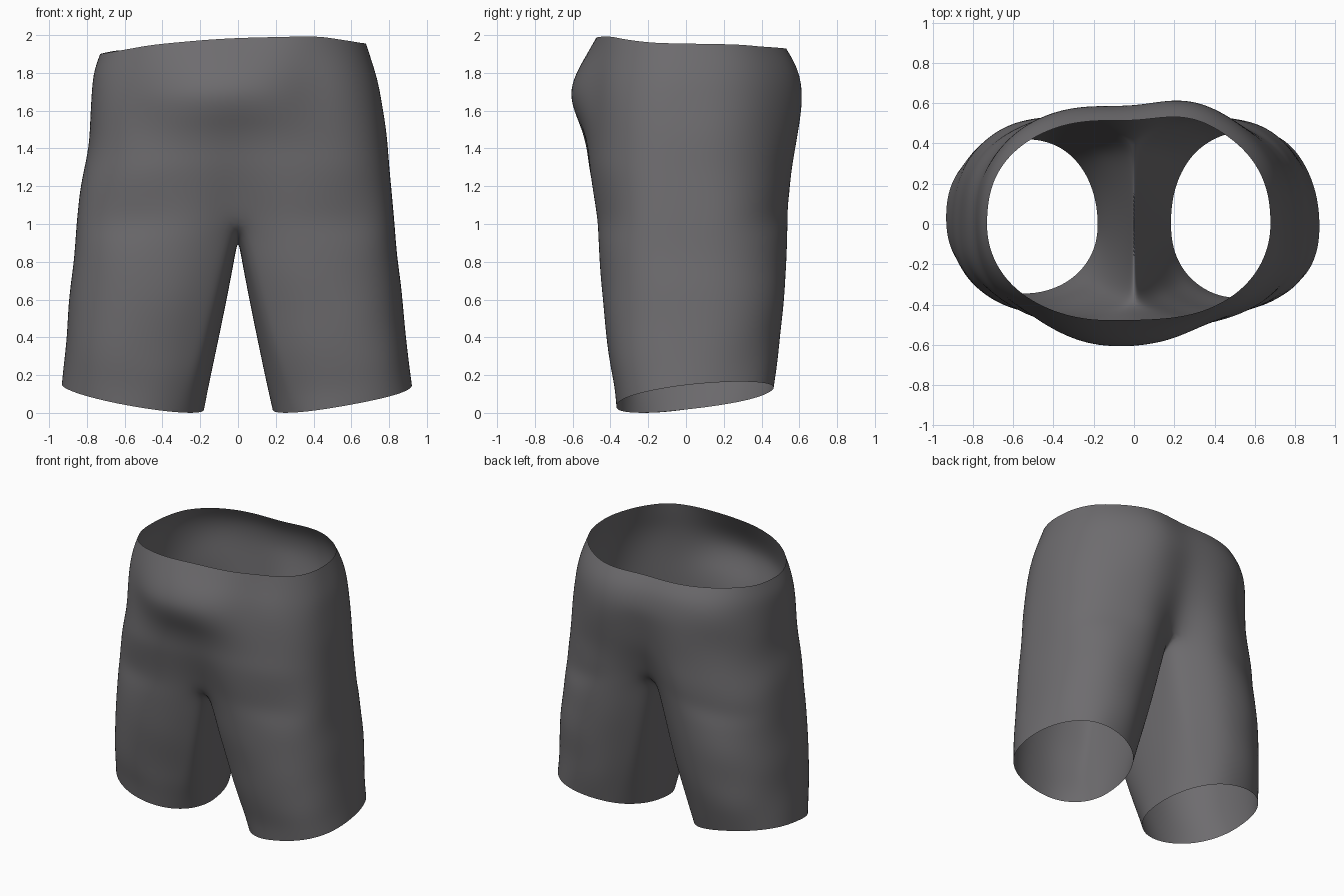
import bpy, bmesh, math
from mathutils import Vector, noise

if "Cube" in bpy.data.objects:
    bpy.data.objects.remove(bpy.data.objects["Cube"])

M, K = 24, 10            # columns on the outer half and on the inner leg
TORSO, LEG = 10, 10      # rows above and below the crotch
ALPHA = math.radians(36)


def interp(table, v):
    """Piecewise-linear lookup in a list of (key, value)."""
    if v <= table[0][0]:
        return table[0][1]
    for (a, p), (b, q) in zip(table, table[1:]):
        if v <= b:
            return p + (q - p) * (v - a) / (b - a)
    return table[-1][1]


# Profiles over height: outer widths, front and back depths, belly, centre creases
WIDTH = {1: [(.1, .93), (.4, .895), (.8, .85), (1.2, .815), (1.5, .785), (1.8, .735), (1.95, .68)],
         -1: [(.1, .935), (.6, .895), (1.2, .835), (1.4, .79), (1.6, .78), (1.8, .77), (1.9, .73)]}
FRONT = [(.1, .375), (.2, .39), (.6, .43), (1, .48), (1.3, .53), (1.67, .525), (1.8, .51), (2, .475)]
BACK = [(.1, .455), (.2, .465), (.6, .51), (.9, .545), (1.2, .58), (1.4, .595), (1.7, .61), (1.82, .595), (1.93, .52)]
BELLY = [(1.38, 0), (1.5, .03), (1.67, .11), (1.8, .085), (1.98, 0)]
DENT_F = [(1.0, .08), (1.4, .025), (1.67, 0)]
DENT_B = [(1.15, .17), (1.4, .08), (1.7, .025), (1.9, .015)]
# Squareness of the front section: boxy legs, rounder waist
ROUND_F = {1: [(1, .65), (1.3, .75), (1.67, .8), (1.95, 1.0)],
           -1: [(1, .72), (1.3, .78), (1.67, .8), (1.95, 1.0)]}
RIM_F = [(-.73, 1.89), (-.4, 1.95), (0, 1.985), (.4, 2.0), (.58, 1.98), (.67, 1.965)]
RIM_B = [(-.73, 1.9), (-.6, 1.92), (0, 1.925), (.5, 1.93), (.67, 1.945)]


def power(v, p):
    return math.copysign(abs(v) ** p, v)


def torso_point(side, s, z):
    """Point on the outer half section; s runs from front centre to back centre."""
    th = math.pi * (s - .5)
    x = 0 if s in (0, 1) else interp(WIDTH[side], z) * math.cos(th) ** .8
    sn = math.sin(th)
    if sn < 0:
        fold = max(0, 1 - x / .32) ** 2
        y = power(sn, interp(ROUND_F[side], z)) * (interp(FRONT, z) - interp(DENT_F, z) * fold)
        y -= interp(BELLY, z) * max(0, 1 - ((side * x + .08) / .5) ** 2) ** 1.5
    else:
        fold = max(0, 1 - x / .38) ** 2
        y = power(sn, interp([(1.1, .72), (1.3, .85)], z)) * (interp(BACK, z) - interp(DENT_B, z) * fold)
        # the seat is a little fuller on one side
        y += interp([(1.2, 0), (1.6, .035)], z) * math.exp(-((side * x - .27) / .2) ** 2) * sn
    return Vector((side * x, y, z))


def rim_height(side, s):
    x = side * .7 * math.sin(math.pi * s)
    f, b = interp(RIM_F, x), interp(RIM_B, x)
    k = s * s * (3 - 2 * s)
    return f * (1 - k) + b * k


def base_height(s):
    return 1.0 + .03 * max(0, 1 - 2 * s) ** 2 + .15 * max(0, 2 * s - 1) ** 3


def leg_columns(side):
    """Top ring of a leg (with the crotch seam) and its angles around the leg."""
    cols = []
    for j in range(M + 1):
        s = j / M
        ang = -math.pi / 2 - ALPHA + (math.pi + 2 * ALPHA) * s
        cols.append((s, ang, torso_point(side, s, base_height(s))))
    front, back = cols[0][2], cols[M][2]
    for k in range(1, K):
        u = k / K
        p = back.lerp(front, u)
        p.z -= .155 * (4 * u * (1 - u)) ** .75
        ang = math.pi / 2 + ALPHA + (math.pi - 2 * ALPHA) * u
        cols.append((None, ang, p))
    return cols


def leg_point(side, col, t):
    s, ang, top = col
    nx, ny = power(math.cos(ang), .92), power(math.sin(ang), .92)
    hem = .083 + .065 * nx + .048 * ny
    z = top.z + (hem - top.z) * t
    outer = interp(WIDTH[side], z)
    inner = .18
    depth = interp(FRONT if ny < 0 else BACK, z)
    if side < 0:
        depth -= .03 * t      # this leg is a little slimmer
    e = Vector((side * ((outer + inner) / 2 + nx * (outer - inner) / 2), ny * depth, z))
    d = torso_point(side, s, z) if s is not None else Vector((top.x, top.y, z))
    p = d.lerp(e, t ** (.6 + .5 * max(0, -nx)))
    p.y *= 1 + .2 * t * (1 - t)
    return p


def wrinkle(p):
    """Gentle cloth unevenness, stronger near the hems."""
    amt = .008 + .012 * max(0, 1 - p.z / .5)
    n = noise.noise(Vector((p.x * 3, p.y * 3, p.z * 4)))
    return Vector((0 if abs(p.x) < 1e-4 else p.x * .5, p.y, 0)) * n * amt * 2


bm = bmesh.new()


def add_vert(p):
    return bm.verts.new(p + wrinkle(p))


def bridge(a, b, closed, flip):
    n = len(a)
    for i in range(n if closed else n - 1):
        k = (i + 1) % n
        q = [a[i], b[i], b[k], a[k]]
        bm.faces.new(q[::-1] if flip else q)


for side in (1, -1):
    # Hip half: rows from the waist rim down to the crotch
    rows = []
    for r in range(TORSO):
        f = r / TORSO
        rows.append([add_vert(torso_point(side, j / M, rim_height(side, j / M) * (1 - f) + base_height(j / M) * f))
                     for j in range(M + 1)])
    # Leg: closed rings from the crotch seam to the hem
    cols = leg_columns(side)
    rings = [[add_vert(leg_point(side, c, r / LEG)) for c in cols] for r in range(LEG + 1)]
    rows.append(rings[0][:M + 1])
    for a, b in zip(rows, rows[1:]):
        bridge(a, b, False, side < 0)
    for a, b in zip(rings, rings[1:]):
        bridge(a, b, True, side < 0)

# Sew both halves together along the centre seam
seam = [v for v in bm.verts if abs(v.co.x) < 1e-4]
bmesh.ops.remove_doubles(bm, verts=seam, dist=.002)
bmesh.ops.recalc_face_normals(bm, faces=bm.faces)
# Soften the profile corners, leaving the rim and hems in place
inside = [v for v in bm.verts if not v.is_boundary]
bmesh.ops.smooth_vert(bm, verts=inside, factor=.3, use_axis_x=True, use_axis_y=True, use_axis_z=True)
mesh = bpy.data.meshes.new("shorts")
bm.to_mesh(mesh)
bm.free()
shorts = bpy.data.objects.new("shorts", mesh)
bpy.context.collection.objects.link(shorts)
for poly in mesh.polygons:
    poly.use_smooth = True
sub = shorts.modifiers.new("smooth_cloth", 'SUBSURF')
sub.levels = sub.render_levels = 2

# Dark grey cloth
cloth = bpy.data.materials.new("dark_cloth")
cloth.diffuse_color = (.155, .15, .158, 1)
cloth.use_nodes = True
cloth.node_tree.nodes["Principled BSDF"].inputs["Base Color"].default_value = cloth.diffuse_color
mesh.materials.append(cloth)
